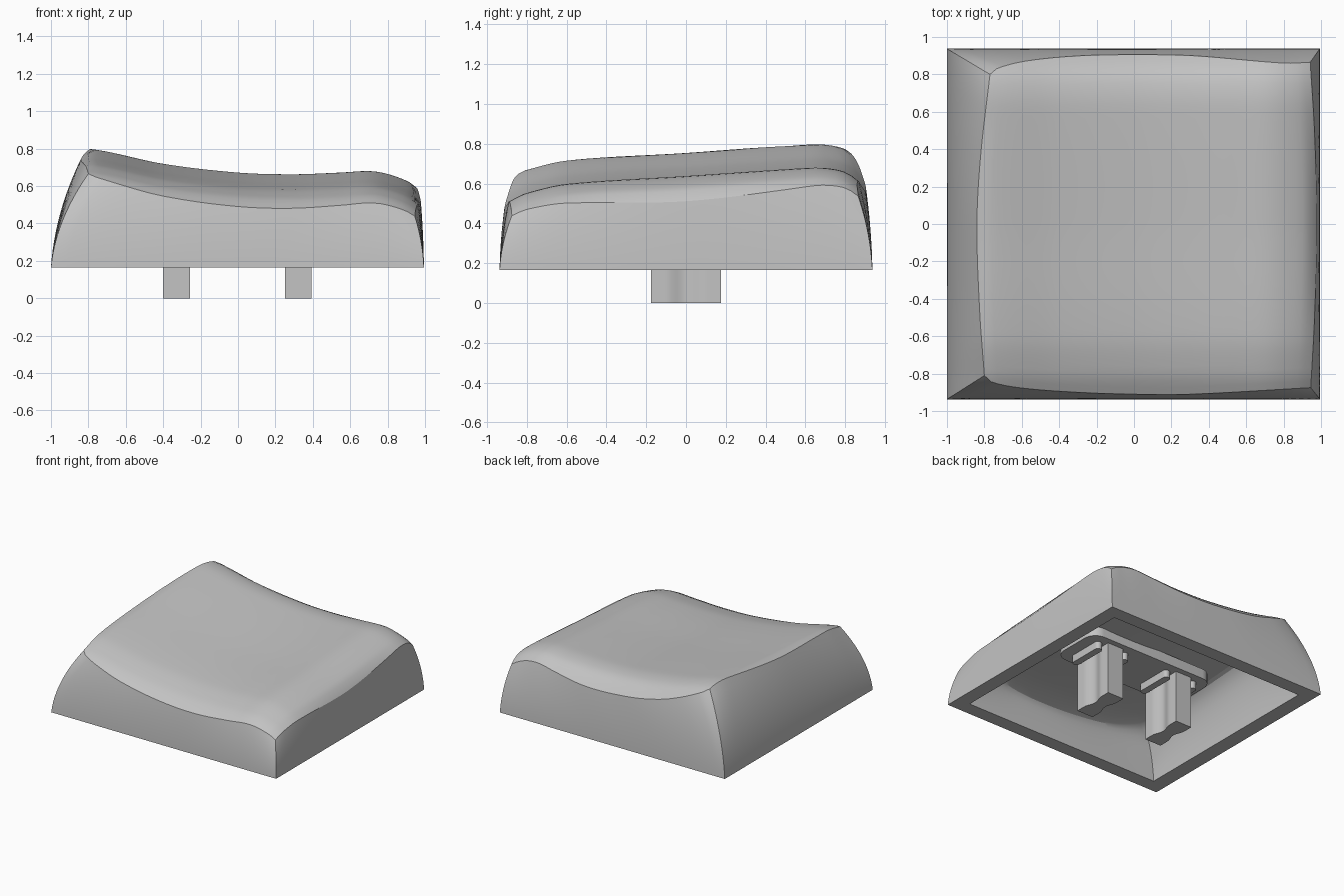
import bpy, bmesh, math
from mathutils import Vector

if "Cube" in bpy.data.objects:
    bpy.data.objects.remove(bpy.data.objects["Cube"], do_unlink=True)

grey = bpy.data.materials.new("plain grey")
grey.use_nodes = True
grey.diffuse_color = (0.55, 0.55, 0.55, 1)
grey.node_tree.nodes["Principled BSDF"].inputs["Base Color"].default_value = (0.55, 0.55, 0.55, 1)


def curve(points):
    """Smooth function through a few (position, value) points."""
    n = len(points)
    slopes = []
    for i in range(n):
        a, b = points[max(i - 1, 0)], points[min(i + 1, n - 1)]
        slopes.append((b[1] - a[1]) / (b[0] - a[0]))

    def value(x):
        i = 0
        while i < n - 2 and x > points[i + 1][0]:
            i += 1
        (x0, y0), (x1, y1) = points[i], points[i + 1]
        h = x1 - x0
        t = (x - x0) / h
        return (y0 * (1 + 2 * t) * (1 - t) ** 2 + y1 * t * t * (3 - 2 * t)
                + h * slopes[i] * t * (1 - t) ** 2 + h * slopes[i + 1] * t * t * (t - 1))
    return value


def finish(name, bm, angle=30):
    bmesh.ops.recalc_face_normals(bm, faces=bm.faces)
    mesh = bpy.data.meshes.new(name)
    bm.to_mesh(mesh)
    bm.free()
    obj = bpy.data.objects.new(name, mesh)
    bpy.context.collection.objects.link(obj)
    mesh.materials.append(grey)
    bpy.ops.object.select_all(action="DESELECT")
    obj.select_set(True)
    bpy.context.view_layer.objects.active = obj
    bpy.ops.object.shade_smooth_by_angle(angle=math.radians(angle))
    return obj


def prism(name, outline, z0, z1):
    bm = bmesh.new()
    face = bm.faces.new([bm.verts.new((x, y, z0)) for x, y in outline])
    up = bmesh.ops.extrude_face_region(bm, geom=[face])["geom"]
    bmesh.ops.translate(bm, vec=(0, 0, z1 - z0), verts=[g for g in up if isinstance(g, bmesh.types.BMVert)])
    return finish(name, bm)


def rounded_rect(cx, cy, hx, hy, r, steps=8):
    points = []
    for k, (sx, sy) in enumerate([(1, 1), (-1, 1), (-1, -1), (1, -1)]):
        for i in range(steps + 1):
            a = math.pi / 2 * (k + i / steps)
            points.append((cx + sx * (hx - r) + r * math.cos(a), cy + sy * (hy - r) + r * math.sin(a)))
    return points


# Dished top: one profile across plus one along
across = curve([(-.86, .735), (-.78, .755), (-.4, .677), (0, .63), (.3, .621), (.55, .63),
                (.72, .637), (.85, .607), (.95, .555), (.99, .49)])
along = curve([(-.92, -.145), (-.85, -.107), (-.8, -.085), (-.6, -.04), (0, 0), (.6, .04),
               (.7, .04), (.8, .02), (.86, -.02), (.91, -.07)])

# Outline of the top seen from above
front_edge = curve([(-.8, -.81), (-.76, -.845), (-.6, -.877), (-.3, -.9), (0, -.91), (.3, -.91), (.94, -.875)])
back_edge = curve([(-.8, .80), (-.76, .832), (-.6, .872), (-.3, .9), (0, .905), (.3, .9), (.8, .86), (.94, .865)])
left_edge = curve([(-.87, -.80), (-.5, -.825), (0, -.84), (.4, -.82), (.87, -.77)])
right_edge = curve([(-.87, .945), (-.5, .965), (0, .978), (.5, .965), (.87, .942)])

N = 48
BASE = .165
THICKNESS = .15


def top_point(s, t):
    px, py = -.8 + 1.74 * s, -.87 + 1.74 * t
    x = left_edge(py) * (1 - s) + right_edge(py) * s
    y = front_edge(px) * (1 - t) + back_edge(px) * t
    return Vector((x, y, across(x) + along(y)))


# Cap shell
bm = bmesh.new()
grid = [[bm.verts.new(top_point(i / N, j / N)) for j in range(N + 1)] for i in range(N + 1)]
for i in range(N):
    for j in range(N):
        bm.faces.new((grid[i][j], grid[i + 1][j], grid[i + 1][j + 1], grid[i][j + 1]))
border = ([(i, 0) for i in range(N)] + [(N, j) for j in range(N)]
          + [(i, N) for i in range(N, 0, -1)] + [(0, j) for j in range(N, 0, -1)])
square = [(2 * i / N - 1, 2 * j / N - 1) for i, j in border]


def bridge(a, b):
    for k in range(len(a)):
        m = (k + 1) % len(a)
        bm.faces.new((a[k], a[m], b[m], b[k]))


# Bulging outer walls down to the rectangular base
ring = [grid[i][j] for i, j in border]
edge = [v.co.copy() for v in ring]
ROWS = 12
for row in range(1, ROWS + 1):
    f = row / ROWS
    new = []
    for e, (s, t) in zip(edge, square):
        foot = Vector((-.003 + .997 * s, .937 * t, BASE))
        bulge = e.lerp(foot, .88)
        bulge.z = (e.z + BASE) / 2
        new.append(bm.verts.new(e * (1 - f) ** 2 + bulge * 2 * f * (1 - f) + foot * f * f))
    bridge(ring, new)
    ring = new

# Flat rim and hollow, its walls curving in to the ceiling
inner = []
for s, t in square:
    r = (abs(s) ** 5 + abs(t) ** 5) ** (-1 / 5)
    inner.append((.05 + .77 * s * r, .76 * t * r))
for k in range(9):
    f = k / 8
    new = []
    for (x, y), (s, t) in zip(inner, square):
        g = f ** 1.6
        rise = across(x) + along(y) - THICKNESS - BASE
        new.append(bm.verts.new((.88 * s * (1 - g) + x * g, .825 * t * (1 - g) + y * g,
                                 BASE + rise * math.sin(f * math.pi / 2))))
    bridge(ring, new)
    ring = new

# Ceiling follows the dish of the top
for k in range(1, 12):
    f = 1 - k / 12
    new = []
    for x, y in inner:
        px, py = .05 + (x - .05) * f, y * f
        new.append(bm.verts.new((px, py, across(px) + along(py) - THICKNESS)))
    bridge(ring, new)
    ring = new
bm.faces.new(ring)
finish("cap_shell", bm, 24)

# Mounting plate under the ceiling
prism("mounting_plate", rounded_rect(0, 0, .57, .22, .1), .42, .5)

# Two grooved stems, each flanked by rounded ribs
for side, cx in (("left", .322), ("right", -.328)):
    half = []
    for k in range(25):
        y = -.175 + .35 * k / 24
        groove = .024 * (1 + math.cos(math.pi * min(abs(y) / .1, 1))) / 2
        half.append((.072 - groove, y))
    outline = [(cx + x, y) for x, y in half] + [(cx - x, y) for x, y in reversed(half)]
    prism(side + "_stem", outline, 0, .45)
    for name, dx in (("inner", -.125), ("outer", .125)):
        sign = 1 if cx > 0 else -1
        prism(f"{side}_{name}_rib", rounded_rect(cx + sign * dx, 0, .028, .15, .027), .36, .45)
